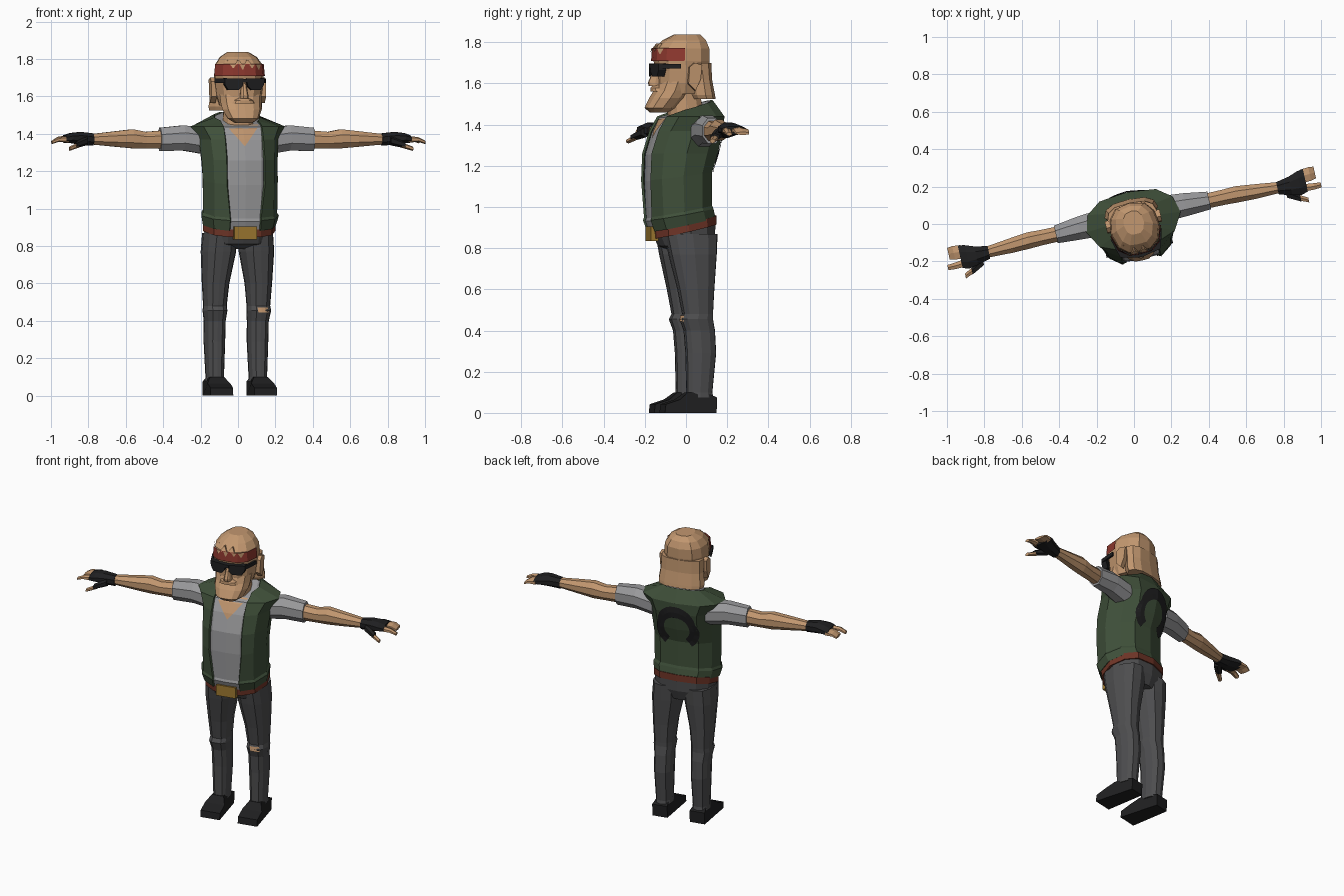
import bpy, bmesh, math
from mathutils import Vector
from mathutils.bvhtree import BVHTree

if "Cube" in bpy.data.objects:
    bpy.data.objects.remove(bpy.data.objects["Cube"])

TURN = math.radians(12.5)   # whole figure is turned slightly


def material(name, r, g, b):
    m = bpy.data.materials.new(name)
    m.diffuse_color = (r, g, b, 1)
    m.use_nodes = True
    m.node_tree.nodes["Principled BSDF"].inputs["Base Color"].default_value = m.diffuse_color
    return m


SKIN = material("tan skin", .54, .31, .16)
GREEN = material("dark green", .05, .08, .042)
GREY = material("light grey", .32, .32, .33)
DENIM = material("charcoal", .075, .075, .078)
BLACK = material("near black", .014, .014, .015)
LEATHER = material("brown red", .16, .035, .02)
RED = material("brick red", .27, .04, .028)
GOLD = material("dull gold", .34, .19, .03)


def finish(bm, name, mat, mirror=False):
    me = bpy.data.meshes.new(name)
    bm.to_mesh(me)
    tree = BVHTree.FromBMesh(bm)
    bm.free()
    me.materials.append(mat)
    ob = bpy.data.objects.new(name, me)
    bpy.context.collection.objects.link(ob)
    ob.rotation_euler.z = TURN
    if mirror:
        ob.modifiers.new("mirror", 'MIRROR').use_mirror_merge = False
    return ob, tree


def loft(name, mat, rings, mirror=False, drop=None):
    """Skin a stack of equal-length rings, cap it, then drop unwanted faces."""
    bm = bmesh.new()
    vs = [[bm.verts.new(p) for p in r] for r in rings]
    n = len(vs[0])
    for a, b in zip(vs, vs[1:]):
        for i in range(n):
            bm.faces.new((a[i], a[(i + 1) % n], b[(i + 1) % n], b[i]))
    bm.faces.new(vs[0])
    bm.faces.new(vs[-1])
    bmesh.ops.recalc_face_normals(bm, faces=bm.faces)
    if drop:
        bad = [f for f in bm.faces if drop(f.calc_center_median(), len(f.verts))]
        bmesh.ops.delete(bm, geom=bad, context='FACES')
    return finish(bm, name, mat, mirror)


HALF = [(0, -1), (.45, -.97), (.8, -.7), (1, -.1), (.9, .5), (.6, .88), (0, 1)]


def ring(z, hw, yf, yb, slope=0, cx=0, opening=None):
    """Horizontal body section from half width, front y and back y."""
    yc, d = (yf + yb) / 2, (yb - yf) / 2
    side = [(u * hw, v) for u, v in HALF]
    if opening:
        side[1] = (opening, -.97)
    full = side + [(-x, v) for x, v in side[-2:0:-1]]
    return [(cx + x, yc + d * v, z + slope * v) for x, v in full]


def limb(x, cy, hy, lo, hi, n=8):
    """Arm section across x."""
    zc, hz = (lo + hi) / 2, (hi - lo) / 2
    k = 1 / math.cos(math.pi / n)
    ang = [math.tau * (i + .5) / n for i in range(n)]
    return [(x, cy + k * hy * math.cos(a), zc + k * hz * math.sin(a)) for a in ang]


def plate(name, mat, rows, tree, side, lift=.006):
    """Thin patch laid on a surface; rows are (x, z), side -1 front, 1 back."""
    bm = bmesh.new()
    grid = []
    for row in rows:
        line = []
        for x, z in row:
            hit = tree.ray_cast(Vector((x, side, z)), Vector((0, -side, 0)))[0]
            y = hit.y if hit else side * .1
            line.append(bm.verts.new((x, y + side * lift, z)))
        grid.append(line)
    for a, b in zip(grid, grid[1:]):
        for i in range(len(a) - 1):
            f = bm.faces.new((a[i], a[i + 1], b[i + 1], b[i]))
            f.normal_update()
            if f.normal.y * side < 0:
                f.normal_flip()
    return finish(bm, name, mat)


def span(x0, x1, z, n=5):
    return [(x0 + (x1 - x0) * i / (n - 1), z) for i in range(n)]


# torso: shirt inside an open vest
body = [(.915, .2, -.18, .14, .035), (.965, .212, -.2, .128, .03),
        (.98, .203, -.195, .122, .03), (1.15, .205, -.205, .122, .02),
        (1.26, .208, -.2, .152, 0), (1.37, .218, -.165, .175, 0),
        (1.44, .258, -.125, .175, 0), (1.49, .125, -.065, .13, .03)]
_, shirt = loft("shirt", GREY, [ring(z - .004, w - .014, f + .012, b - .014, s)
                                for z, w, f, b, s in body])
vest_ob, vest = loft("vest", GREEN,
                     [ring(*r, opening=.085 + .02 * (r[0] > 1.1)) for r in body],
                     drop=lambda c, n: n > 4 or (c.y < -.03 and abs(c.x) < .07))
sol = vest_ob.modifiers.new("thickness", 'SOLIDIFY')
sol.thickness, sol.offset = .012, -1

# open shirt collar showing the chest
plate("chest", SKIN, [span(-w, w, z) for z, w in
                      [(1.45, .095), (1.425, .075), (1.40, .055), (1.37, .03), (1.335, .002)]],
      shirt, -1)

# horseshoe of dark cloth on the back
arc = []
for i in range(25):
    t = i / 24
    a = math.radians(-55 + 290 * t)
    ro = .125 + .025 * abs(math.cos(2 * math.pi * t))
    ri = .088 - .012 * math.sin(math.pi * t)
    arc.append([(r * math.cos(a), 1.27 + r * math.sin(a)) for r in (ri, (ri + ro) / 2, ro)])
plate("back_patch", BLACK, arc, vest, 1)

# belt, buckle, trousers
loft("belt", LEATHER, [ring(.883, .198, -.168, .145, .036), ring(.925, .198, -.172, .145, .036)])
loft("buckle", GOLD, [[(x, y, z) for x, z in
                       [(-.062, .835), (.062, .835), (.062, .905), (-.062, .905)]]
                      for y in (-.188, -.15)])
_, hips = loft("hips", DENIM, [ring(.785, .12, -.06, .11), ring(.83, .185, -.125, .135, .02),
                               ring(.92, .192, -.16, .14, .035)])
legs = [(.87, .1, .09, -.125, .135), (.77, .104, .094, -.105, .13), (.6, .117, .073, -.065, .115),
        (.48, .119, .063, -.042, .108), (.455, .12, .066, -.055, .108), (.4, .118, .058, -.035, .118),
        (.29, .118, .057, -.026, .124), (.1, .118, .049, -.022, .105), (.075, .118, .052, -.028, .11)]
_, leg = loft("trouser_leg", DENIM, [ring(z, w, f, b, cx=c) for z, c, w, f, b in legs], mirror=True)
plate("knee_tear", SKIN, [span(.1, .158, .443, 4), span(.096, .154, .472, 4)], leg, -1)

# shoes: side profile with a wider toe
sole = [(-.145, 0), (.115, 0), (.118, .075), (.06, .1), (-.025, .1), (-.07, .065), (-.14, .042)]
loft("shoe", BLACK, [[(.12 + s * (.048 + .014 * (y < -.04) - .01 * (z > .09)), y, z) for y, z in sole]
                     for s in (-1, 1)], mirror=True)

# arms
loft("sleeve", GREY, [limb(*r) for r in [(.17, .045, .07, 1.29, 1.43), (.29, .042, .062, 1.31, 1.445),
                                         (.42, .036, .048, 1.308, 1.432)]], mirror=True)
loft("forearm", SKIN, [limb(*r) for r in [
    (.38, .036, .04, 1.32, 1.42), (.5, .036, .041, 1.322, 1.41), (.57, .036, .044, 1.322, 1.424),
    (.66, .03, .04, 1.33, 1.414), (.82, .022, .028, 1.345, 1.396)]], mirror=True)
loft("glove", BLACK, [limb(*r) for r in [
    (.79, .02, .034, 1.336, 1.402), (.86, .018, .05, 1.342, 1.41), (.91, .022, .064, 1.35, 1.404),
    (.945, .03, .062, 1.352, 1.392)]], mirror=True)
for name, mat, rings in [
        ("finger_group", SKIN, [(.93, .055, .036, 1.355, 1.388), (.975, .058, .037, 1.36, 1.382),
                                (1.003, .06, .032, 1.35, 1.364)]),
        ("front_finger", SKIN, [(.93, -.008, .02, 1.355, 1.386), (.985, -.012, .017, 1.358, 1.38),
                                (1.022, -.012, .014, 1.346, 1.362)]),
        ("glove_thumb", BLACK, [(.83, -.015, .025, 1.342, 1.385), (.9, -.055, .022, 1.325, 1.355)]),
        ("thumb", SKIN, [(.885, -.05, .017, 1.327, 1.352), (.94, -.077, .013, 1.31, 1.33)])]:
    loft(name, mat, [limb(*r, n=6) for r in rings], mirror=True)

# neck and head
loft("neck", SKIN, [ring(1.39, .09, -.085, .1), ring(1.46, .085, -.085, .085),
                    ring(1.6, .075, -.09, .06)])
skull = [(1.55, .105, -.13, .09), (1.6, .122, -.14, .105), (1.66, .13, -.142, .11),
         (1.71, .134, -.152, .115), (1.77, .127, -.148, .115), (1.81, .1, -.11, .098),
         (1.838, .055, -.055, .07)]
loft("head", SKIN, [ring(*r) for r in skull])
loft("back_hair", SKIN, [ring(1.525, .142, .02, .135), ring(1.545, .147, .01, .132),
                         ring(1.62, .137, .005, .118), ring(1.7, .134, -.01, .116)])
loft("beard", SKIN, [ring(1.458, .05, -.175, -.1), ring(1.482, .085, -.2, -.05),
                     ring(1.53, .108, -.175, -.01), ring(1.565, .112, -.152, .01),
                     ring(1.61, .115, -.135, .02)])
loft("moustache", SKIN, [ring(1.562, .065, -.172, -.1), ring(1.578, .055, -.172, -.1),
                         ring(1.592, .025, -.165, -.1)])
loft("nose", SKIN, [ring(1.588, .024, -.185, -.12), ring(1.605, .022, -.188, -.12),
                    ring(1.67, .012, -.16, -.12)])
ear = [(-.02, 1.6), (.015, 1.565), (.04, 1.62), (.048, 1.69), (.01, 1.7), (-.015, 1.68)]
loft("ear", SKIN, [[(x, y, z) for y, z in ear] for x in (.12, .15)], mirror=True)

# headband across the forehead with hair tufts over it
_, band = loft("headband", RED, [ring(1.71, .139, -.164, .118), ring(1.772, .133, -.16, .118)],
               drop=lambda c, n: n > 4 or c.y > -.06)
for i, x in enumerate((-.062, -.012, .04, .08)):
    h = 1.752 - .008 * (i % 2)
    plate("hair_tuft", SKIN, [[(x - .016, 1.771), (x + .016, 1.771)],
                              [(x - .002, h), (x + .004, h)]], band, -1)
for i, x in enumerate((-.075, -.03, .02, .065)):
    loft("fringe", SKIN, [[(x - .022, -.158 + .05 * (abs(x) > .05), 1.768),
                           (x + .022, -.158 + .05 * (abs(x) > .05), 1.768), (x, -.09, 1.768)],
                          [(x - .004, -.14 + .04 * (abs(x) > .05), 1.795),
                           (x + .004, -.14 + .04 * (abs(x) > .05), 1.795), (x, -.09, 1.795)]])

# sunglasses
lens = [(.01, 1.695), (.108, 1.697), (.108, 1.665), (.09, 1.635), (.035, 1.634), (.014, 1.655)]
loft("lens", BLACK, [[(x, y + .2 * x, z) for x, z in lens] for y in (-.182, -.145)], mirror=True)
loft("glasses_bridge", BLACK, [[(x, y, z) for x, z in
                                [(-.015, 1.675), (.015, 1.675), (.015, 1.694), (-.015, 1.694)]]
                               for y in (-.18, -.14)])
loft("glasses_arm", BLACK, [[(x, y, 1.672), (x + .012, y, 1.672), (x + .012, y, 1.695), (x, y, 1.695)]
                            for x, y in [(.098, -.158), (.116, -.1), (.128, -.055)]], mirror=True)
